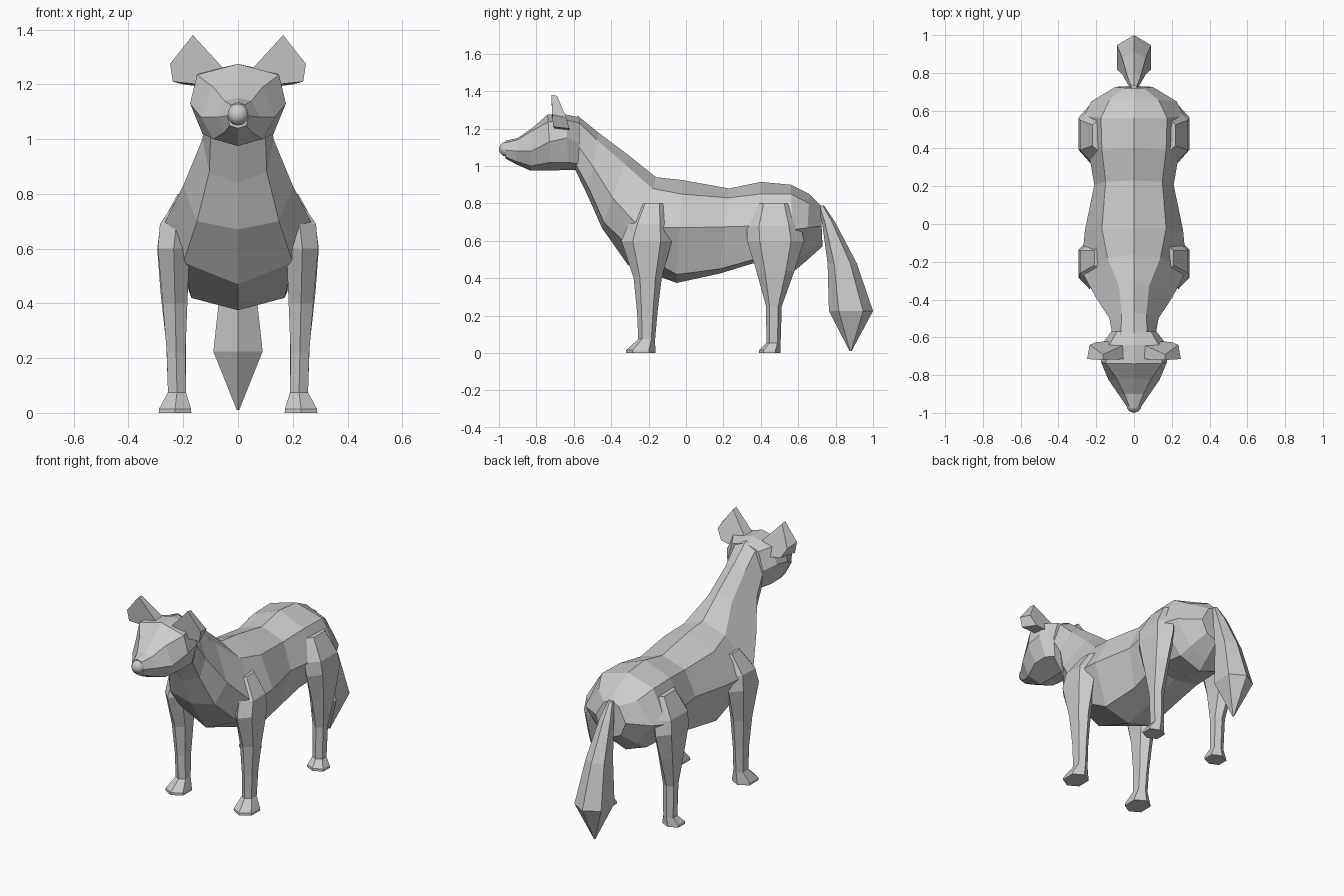
import bpy, bmesh
from mathutils import Vector


def loft(name, rings):
    """Skin a list of equal-length closed rings and cap both ends."""
    bm = bmesh.new()
    vs = [[bm.verts.new(p) for p in r] for r in rings]
    n = len(rings[0])
    for a, b in zip(vs, vs[1:]):
        for i in range(n):
            j = (i + 1) % n
            bm.faces.new((a[i], a[j], b[j], b[i]))
    bm.faces.new(vs[0])
    bm.faces.new(vs[-1])
    bmesh.ops.recalc_face_normals(bm, faces=bm.faces)
    me = bpy.data.meshes.new(name)
    bm.to_mesh(me)
    bm.free()
    ob = bpy.data.objects.new(name, me)
    bpy.context.collection.objects.link(ob)
    return ob


def section(yt, zt, yb, zb, xu, zu, xs, zs, xl, zl):
    """Eight-point symmetric ring on a plane tilted from top to bottom."""
    def y(z):
        return yb + (yt - yb) * (z - zb) / (zt - zb)
    half = [(xu, zu), (xs, zs), (xl, zl)]
    return ([(0, yt, zt)] + [(x, y(z), z) for x, z in half] + [(0, yb, zb)]
            + [(-x, y(z), z) for x, z in reversed(half)])


def hexagon(z, xc, hx, yc, hy, k=0.55):
    shape = [(0, -1), (1, -k), (1, k), (0, 1), (-1, k), (-1, -k)]
    return [(xc + a * hx, yc + b * hy, z) for a, b in shape]


def mirrored(name, rings):
    for side, s in (("left", -1), ("right", 1)):
        loft(f"{side}_{name}", [[(s * x, y, z) for x, y, z in r] for r in rings])


# body: neck, chest, belly and rump
loft("body", [section(*s) for s in [
    (-.58, 1.27, -.59, .975, .07, 1.24, .115, 1.12, .10, 1.01),
    (-.47, 1.18, -.525, .84, .065, 1.14, .13, 1.00, .105, .88),
    (-.31, 1.06, -.45, .67, .08, 1.01, .20, .83, .15, .70),
    (-.16, .94, -.31, .47, .14, .88, .28, .67, .20, .55),
    (-.02, .925, -.05, .375, .17, .85, .26, .67, .17, .42),
    (.23, .88, .18, .425, .15, .83, .21, .675, .15, .45),
    (.40, .915, .36, .48, .17, .85, .24, .68, .16, .50),
    (.56, .90, .58, .44, .175, .85, .265, .66, .14, .49),
    (.66, .85, .64, .49, .13, .80, .225, .67, .12, .53),
    (.72, .79, .73, .57, .05, .77, .10, .68, .07, .60),
]])

# head tapering to the muzzle
loft("head", [section(*s) for s in [
    (-.57, 1.26, -.57, .98, .09, 1.23, .12, 1.12, .10, 1.01),
    (-.64, 1.275, -.63, .98, .13, 1.245, .17, 1.15, .13, 1.02),
    (-.74, 1.275, -.72, .975, .15, 1.235, .175, 1.13, .13, 1.02),
    (-.82, 1.205, -.83, .975, .09, 1.19, .135, 1.08, .09, 1.00),
    (-.90, 1.15, -.91, 1.01, .05, 1.14, .08, 1.08, .05, 1.025),
    (-.965, 1.135, -.965, 1.04, .025, 1.125, .04, 1.085, .03, 1.05),
]])

# nose
bpy.ops.mesh.primitive_uv_sphere_add(segments=10, ring_count=6, radius=.04,
                                     location=(0, -.96, 1.09))
bpy.context.object.name = "nose"
bpy.ops.object.shade_smooth()

# ears: flat front outline and a smaller back outline
mirrored("ear", [
    [(.05, -.715, 1.255), (.165, -.72, 1.38), (.248, -.715, 1.275),
     (.238, -.71, 1.21), (.14, -.70, 1.20)],
    [(.05, -.64, 1.25), (.165, -.69, 1.375), (.235, -.64, 1.26),
     (.20, -.625, 1.20), (.12, -.62, 1.19)],
])

# front legs, with the paw at the bottom
mirrored("front_leg", [hexagon(*r) for r in [
    (0, .23, .06, -.242, .078),
    (.015, .23, .058, -.242, .078),
    (.075, .223, .033, -.21, .045),
    (.22, .226, .034, -.207, .055),
    (.40, .23, .045, -.205, .075),
    (.60, .235, .058, -.21, .135),
    (.69, .225, .06, -.20, .11),
    (.80, .17, .04, -.18, .07),
]])

# hind legs, with the paw at the bottom
mirrored("hind_leg", [hexagon(*r) for r in [
    (0, .23, .055, .447, .058),
    (.015, .23, .053, .447, .058),
    (.055, .222, .033, .468, .038),
    (.25, .226, .036, .47, .042),
    (.44, .235, .048, .478, .102),
    (.60, .235, .06, .478, .152),
    (.68, .22, .065, .47, .145),
    (.80, .17, .05, .47, .10),
]])

# tail: slim root, bushy middle, pointed tip
loft("tail", [hexagon(*r) for r in [
    (.79, 0, .015, .722, .015),
    (.70, 0, .035, .762, .035),
    (.48, 0, .062, .835, .078),
    (.225, 0, .09, .882, .118),
    (.01, 0, .004, .88, .005),
]])
